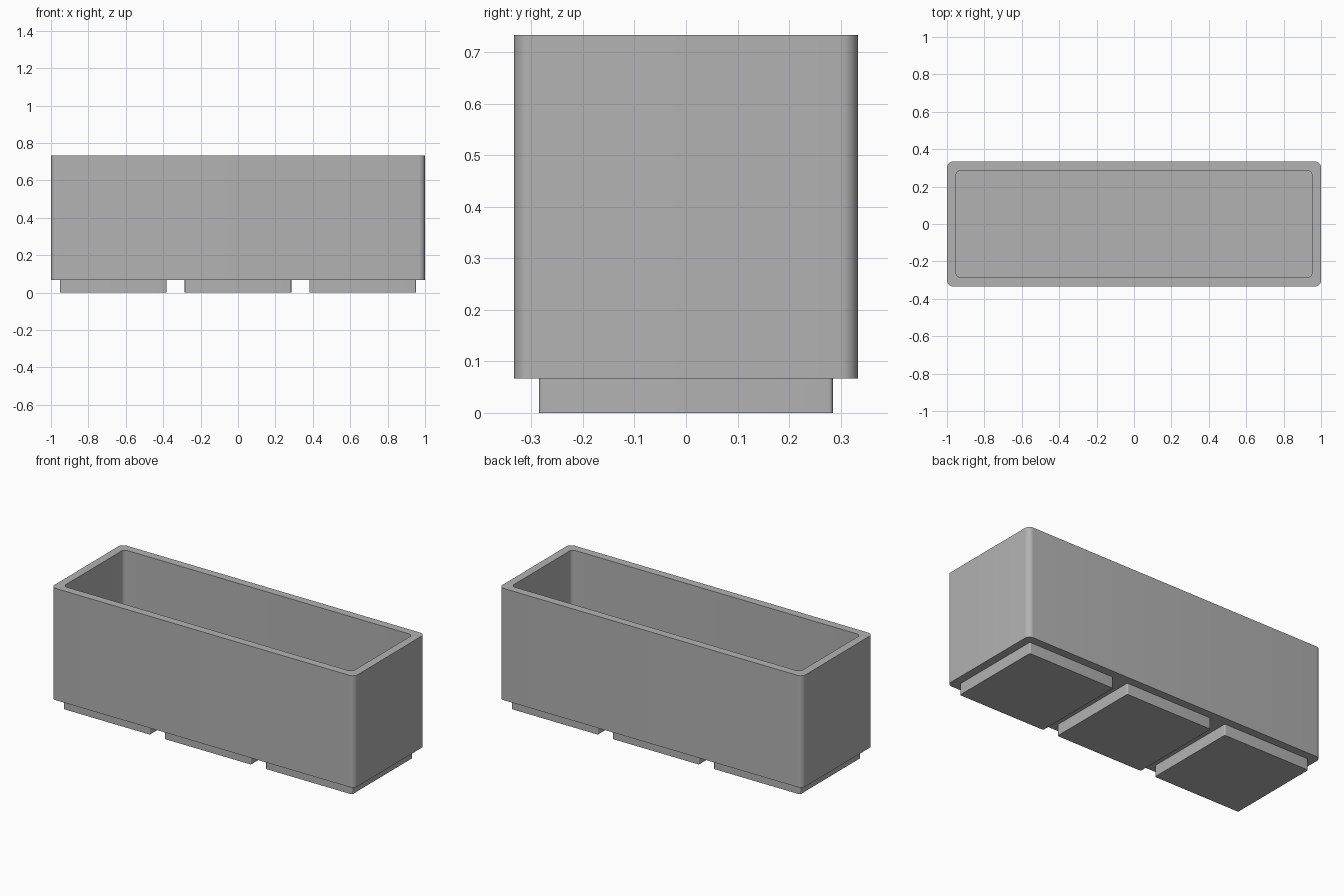
import bpy
import bmesh
from math import pi, cos, sin

cube = bpy.data.objects.get("Cube")
if cube:
    bpy.data.objects.remove(cube, do_unlink=True)

GREY = (0.45, 0.45, 0.45, 1)
grey = bpy.data.materials.new("plain grey")
grey.diffuse_color = GREY
grey.use_nodes = True
grey.node_tree.nodes["Principled BSDF"].inputs["Base Color"].default_value = GREY

BIN_L, BIN_W = 2.0, 0.667
FOOT, FOOT_H = 0.57, 0.067
TOP, WALL = 0.733, 0.048


def ring(bm, length, width, radius, z, steps=8):
    """Rounded rectangle of vertices at height z."""
    verts = []
    for i, (sx, sy) in enumerate([(1, 1), (-1, 1), (-1, -1), (1, -1)]):
        cx, cy = sx * (length / 2 - radius), sy * (width / 2 - radius)
        for k in range(steps + 1):
            a = (i + k / steps) * pi / 2
            verts.append(bm.verts.new((cx + radius * cos(a), cy + radius * sin(a), z)))
    return verts


def loft(name, sections, x=0):
    """Skin a stack of rounded rectangles and cap both ends."""
    bm = bmesh.new()
    rings = [ring(bm, *s) for s in sections]
    for low, high in zip(rings, rings[1:]):
        n = len(low)
        for i in range(n):
            j = (i + 1) % n
            bm.faces.new((low[i], low[j], high[j], high[i]))
    bm.faces.new(rings[0][::-1])
    bm.faces.new(rings[-1])
    bmesh.ops.recalc_face_normals(bm, faces=bm.faces)
    mesh = bpy.data.meshes.new(name)
    bm.to_mesh(mesh)
    bm.free()
    mesh.materials.append(grey)
    obj = bpy.data.objects.new(name, mesh)
    obj.location.x = x
    bpy.context.collection.objects.link(obj)
    bpy.ops.object.select_all(action="DESELECT")
    obj.select_set(True)
    bpy.context.view_layer.objects.active = obj
    bpy.ops.object.shade_smooth_by_angle()
    return obj


# Open bin: outer wall, flat rim, inner wall and floor
outer = (BIN_L, BIN_W, 0.032)
inner = (BIN_L - 2 * WALL, BIN_W - 2 * WALL, 0.026)
loft("bin", [(*outer, FOOT_H), (*outer, TOP), (*inner, TOP), (*inner, FOOT_H + WALL)])

# Three square feet under the bin
for side, x in (("right", -0.667), ("middle", 0), ("left", 0.667)):
    loft(side + "_foot", [(FOOT, FOOT, 0.008, 0), (FOOT, FOOT, 0.008, FOOT_H)], x)
